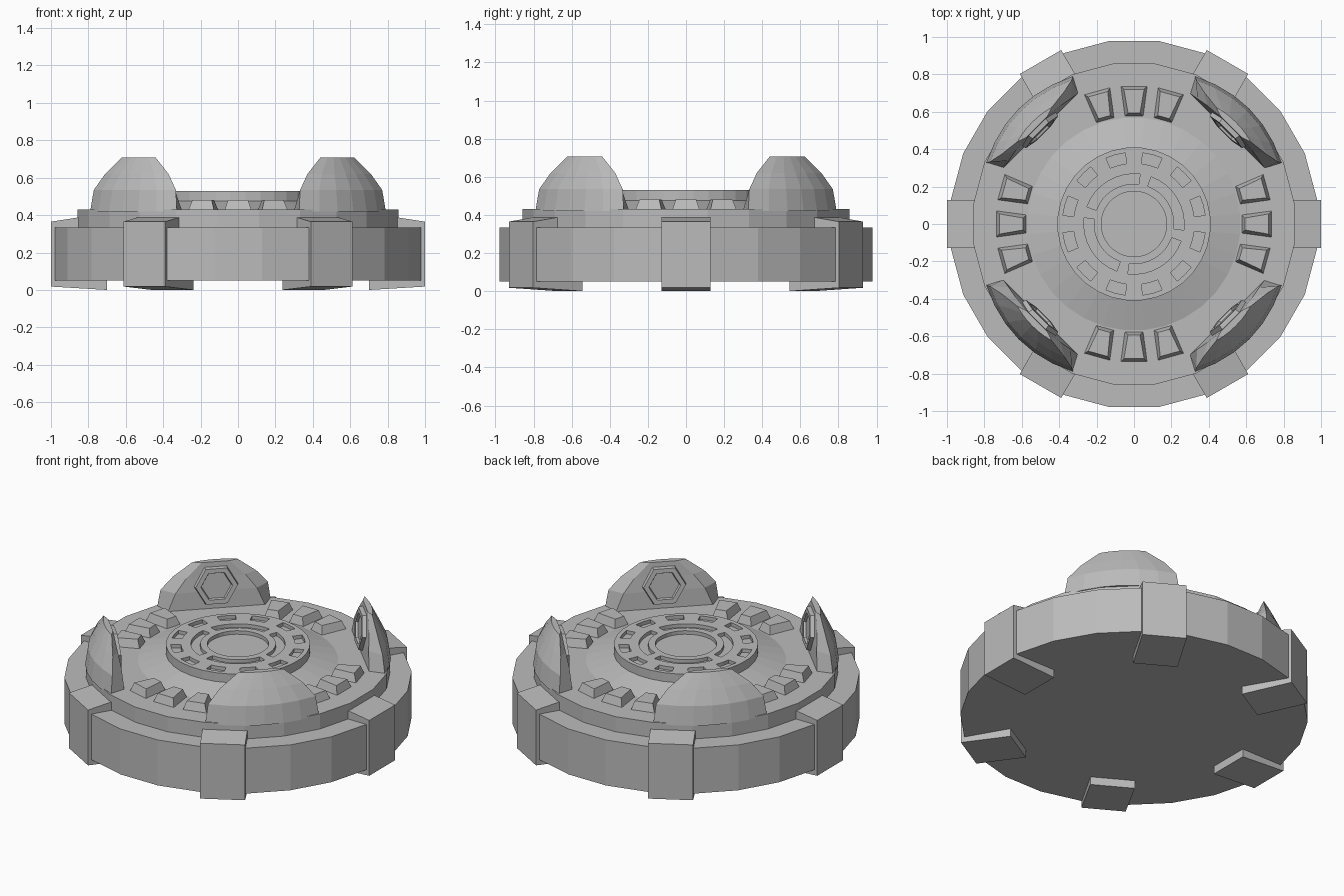
import bpy, bmesh
from math import cos, sin, pi, radians
from mathutils import Matrix, Vector

cube = bpy.data.objects.get("Cube")
if cube:
    bpy.data.objects.remove(cube, do_unlink=True)

GREY = (0.5, 0.5, 0.5, 1)
metal = bpy.data.materials.new("plain grey metal")
metal.use_nodes = True
metal.diffuse_color = GREY
metal.node_tree.nodes["Principled BSDF"].inputs["Base Color"].default_value = GREY


def finish(name, bm, angle=0.0):
    """Turn a bmesh into a named object, rotated about the vertical axis."""
    bmesh.ops.recalc_face_normals(bm, faces=bm.faces)
    mesh = bpy.data.meshes.new(name)
    bm.to_mesh(mesh)
    bm.free()
    mesh.materials.append(metal)
    obj = bpy.data.objects.new(name, mesh)
    obj.rotation_euler.z = angle
    bpy.context.collection.objects.link(obj)
    return obj


def loft(bm, rings, matrix=Matrix()):
    """Closed solid through a list of rings with equal point counts."""
    loops = [[bm.verts.new(matrix @ Vector(p)) for p in ring] for ring in rings]
    for a, b in zip(loops, loops[1:]):
        for i in range(len(a)):
            j = (i + 1) % len(a)
            bm.faces.new((a[i], a[j], b[j], b[i]))
    bm.faces.new(loops[0][::-1])
    bm.faces.new(loops[-1])


def circle(r, z, n):
    return [(r * cos(2 * pi * (i + .5) / n), r * sin(2 * pi * (i + .5) / n), z)
            for i in range(n)]


def turned(name, profile, n):
    bm = bmesh.new()
    loft(bm, [circle(r, z, n) for r, z in profile])
    return finish(name, bm)


def sector(r0, r1, a0, a1, steps, z):
    """Outline of a ring segment."""
    angles = [radians(a0 + (a1 - a0) * i / steps) for i in range(steps + 1)]
    return ([(r1 * cos(a), r1 * sin(a), z) for a in angles]
            + [(r0 * cos(a), r0 * sin(a), z) for a in reversed(angles)])


# Stepped drum and the low cone under the central disc
turned("base_drum", [(.988, .05), (.988, .335)], 24)
turned("upper_tier", [(.865, .3), (.865, .43)], 24)
turned("deck_cone", [(.57, .425), (.57, .43), (.40, .478)], 32)

# Central disc with recessed windows, arc slots and a round well
disc = turned("central_disc", [(.41, .46), (.41, .53)], 32)
bm = bmesh.new()
FLOOR, ABOVE = .508, .6
loft(bm, [circle(.175, z, 32) for z in (FLOOR, ABOVE)])
for k in range(4):
    start = 90 * k - 7
    loft(bm, [sector(.215, .268, start, start + 77, 8, z) for z in (FLOOR, ABOVE)])
for k in range(12):
    mid = 30 * k + 15
    loft(bm, [sector(.325, .383, mid - 8, mid + 8, 2, z) for z in (FLOOR, ABOVE)])
cutter = finish("disc_cutter", bm)
cutter.hide_render = True
cut = disc.modifiers.new("recesses", 'BOOLEAN')
cut.operation = 'DIFFERENCE'
cut.solver = 'EXACT'
cut.object = cutter
graph = bpy.context.evaluated_depsgraph_get()
carved = bpy.data.meshes.new_from_object(disc.evaluated_get(graph))
disc.modifiers.clear()
disc.data = carved
bpy.data.objects.remove(cutter, do_unlink=True)

# Six clamps around the rim, with sloping top and bottom
for k in range(6):
    bm = bmesh.new()
    side = [(.70, 0), (1, .018), (1, .365), (.85, .388), (.70, .39)]
    loft(bm, [[(x, y, z) for x, z in side] for y in (-.128, .128)])
    finish(f"rim_clamp_{k + 1}", bm, radians(60 * k))


# Four groups of three tapered deck blocks
def block_ring(inset, z):
    r0, r1 = .575 + inset, .738 - inset
    w0, w1 = .05 - inset, .072 - inset
    return [(r0, -w0, z), (r1, -w1, z), (r1, w1, z), (r0, w0, z)]


for k in range(4):
    for step in (-1, 0, 1):
        bm = bmesh.new()
        loft(bm, [block_ring(0, .425), block_ring(.018, .48)])
        finish(f"deck_block_{k + 1}_{step + 2}", bm, radians(90 * k + 15.5 * step))

# Half-dome shields: height, inner radius, inner half width,
# outer end radius, outer half width, outer middle radius
ROWS = [(.42, .705, .283, .79, .328, .872),
        (.535, .713, .235, .78, .31, .855),
        (.62, .725, .17, .765, .24, .815),
        (.707, .735, .08, .752, .13, .77)]
ARC = 6


def shield_ring(z, r_in, w_in, r_end, w_out, r_mid):
    ring = [(r_in, w_in, z), (r_in, -w_in, z)]
    for i in range(ARC + 1):
        s = -1 + 2 * i / ARC
        ring.append((r_end + (r_mid - r_end) * (1 - s * s), w_out * s, z))
    return ring


def hexagon(r, depth):
    return [(-depth, r * cos(pi * i / 3), r * sin(pi * i / 3)) for i in range(6)]


for k in range(4):
    turn = radians(45 + 90 * k)
    bm = bmesh.new()
    loft(bm, [shield_ring(*row) for row in ROWS])
    finish(f"dome_shield_{k + 1}", bm, turn)
    # Raised hexagonal frame with a sunken panel on the inner face
    bm = bmesh.new()
    place = Matrix.Translation((.719, 0, .568)) @ Matrix.Rotation(radians(6), 4, 'Y')
    loft(bm, [hexagon(.13, -.01), hexagon(.122, .024), hexagon(.092, .024),
              hexagon(.086, .01)], place)
    finish(f"hexagon_panel_{k + 1}", bm, turn)
